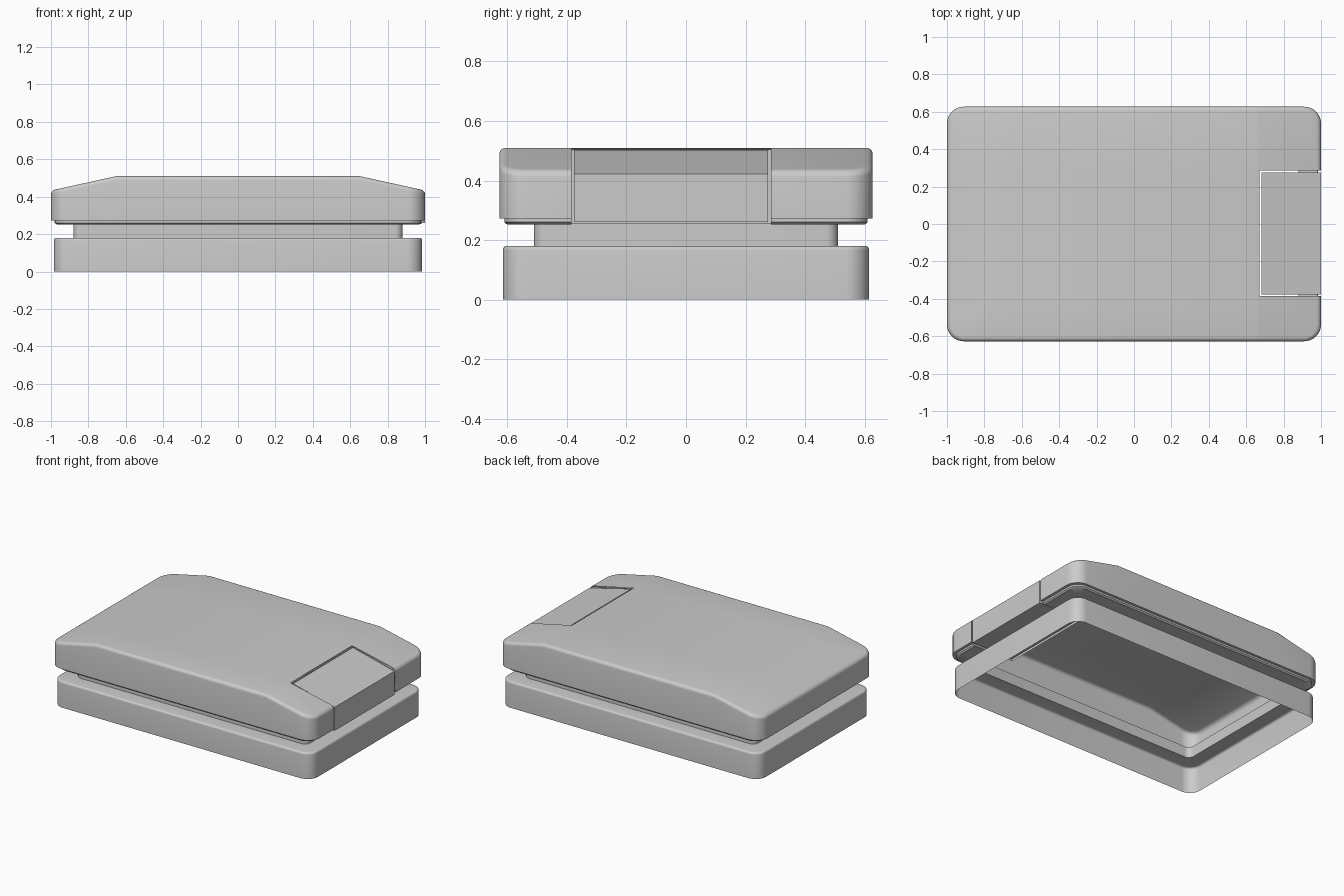
import bpy, bmesh, math

if "Cube" in bpy.data.objects:
    bpy.data.objects.remove(bpy.data.objects["Cube"])

grey = bpy.data.materials.new("plain_grey")
grey.use_nodes = True
GREY = (0.6, 0.6, 0.6, 1)
grey.diffuse_color = GREY
grey.node_tree.nodes["Principled BSDF"].inputs["Base Color"].default_value = GREY


def finish(name, bm, smooth=True):
    bmesh.ops.recalc_face_normals(bm, faces=bm.faces[:])
    mesh = bpy.data.meshes.new(name)
    bm.to_mesh(mesh)
    bm.free()
    mesh.materials.append(grey)
    obj = bpy.data.objects.new(name, mesh)
    bpy.context.collection.objects.link(obj)
    if smooth:
        bpy.ops.object.select_all(action="DESELECT")
        obj.select_set(True)
        bpy.context.view_layer.objects.active = obj
        bpy.ops.object.shade_smooth_by_angle(angle=math.radians(35))
    return obj


def rounded_rect(bm, hx, hy, r, z, steps=8):
    """Ring of vertices around a rectangle with rounded corners."""
    ring = []
    for q, (sx, sy) in enumerate(((1, 1), (-1, 1), (-1, -1), (1, -1))):
        for i in range(steps + 1):
            a = math.pi / 2 * (q + i / steps)
            ring.append(bm.verts.new((sx * (hx - r) + r * math.cos(a),
                                      sy * (hy - r) + r * math.sin(a), z)))
    return ring


def loft(sections, cap=False):
    bm = bmesh.new()
    rings = [rounded_rect(bm, *s) for s in sections]
    for a, b in zip(rings, rings[1:]):
        for i in range(len(a)):
            j = (i + 1) % len(a)
            bm.faces.new((a[i], a[j], b[j], b[i]))
    if cap:
        bm.faces.new(rings[-1])
    return bm


def edge_round(hx, hy, r, top, e, steps=5):
    """Sections that roll a wall over into a flat top."""
    out = []
    for i in range(steps + 1):
        a = math.pi / 2 * i / steps
        d = e * (1 - math.cos(a))
        out.append((hx - d, hy - d, r - d, top - e + e * math.sin(a)))
    return out


def cut(bm, co, no):
    bmesh.ops.bisect_plane(bm, geom=bm.verts[:] + bm.edges[:] + bm.faces[:],
                           plane_co=co, plane_no=no)


NECK = (0.88, 0.51, 0.04)
TOP, SHOULDER, SLOPE = 0.51, 0.65, 0.22
CUT_X, CUT_Y0, CUT_Y1 = 0.67, -0.385, 0.285

# Base tray: open below, with a flange running in to the neck
base = [(0.985, 0.615, 0.08, 0)] + edge_round(0.985, 0.615, 0.08, 0.18, 0.014)
finish("base_tray", loft(base + [NECK + (0.18,)]))

# Recessed neck between base and lid
finish("neck", loft([NECK + (0.18,), NECK + (0.255,)]))

# Lid: lip, overhanging wall, rounded edge and top sloping at both ends
lid = [NECK + (0.252,), (0.97, 0.6, 0.075, 0.252), (0.98, 0.61, 0.08, 0.26),
       (0.98, 0.61, 0.08, 0.272), (1, 0.627, 0.09, 0.272)]
bm = loft(lid + edge_round(1, 0.627, 0.09, TOP, 0.022), cap=True)
for x in (-SHOULDER, SHOULDER, CUT_X):
    cut(bm, (x, 0, 0), (1, 0, 0))
for y in (CUT_Y0, CUT_Y1):
    cut(bm, (0, y, 0), (0, 1, 0))
for v in bm.verts:
    if v.co.z > 0.4:
        v.co.z -= SLOPE * max(0, abs(v.co.x) - SHOULDER)
opening = []
for f in bm.faces:
    c = f.calc_center_median()
    if c.x > CUT_X and CUT_Y0 < c.y < CUT_Y1:
        opening.append(f)
bmesh.ops.delete(bm, geom=opening, context="FACES")
finish("lid", bm)

# Walls of the latch recess
bm = bmesh.new()
profile = ((CUT_X, 0.254), (0.98, 0.254), (0.998, 0.275), (0.998, 0.412),
           (0.98, 0.434), (CUT_X, 0.504))
sides = [[bm.verts.new((x, y, z)) for x, z in profile] for y in (CUT_Y0, CUT_Y1)]
for s in sides:
    bm.faces.new(s)
bm.faces.new((sides[0][0], sides[1][0], sides[1][-1], sides[0][-1]))
finish("latch_recess", bm, smooth=False)

# Latch block following the lid slope
bm = bmesh.new()
profile = ((0.682, 0.26), (1, 0.26), (1, 0.422), (0.7, 0.496), (0.682, 0.5))
sides = [[bm.verts.new((x, y, z)) for x, z in profile]
         for y in (CUT_Y0 + 0.009, CUT_Y1 - 0.009)]
for s in sides:
    bm.faces.new(s)
for i in range(len(profile)):
    j = (i + 1) % len(profile)
    bm.faces.new((sides[0][i], sides[0][j], sides[1][j], sides[1][i]))
finish("latch", bm, smooth=False)
